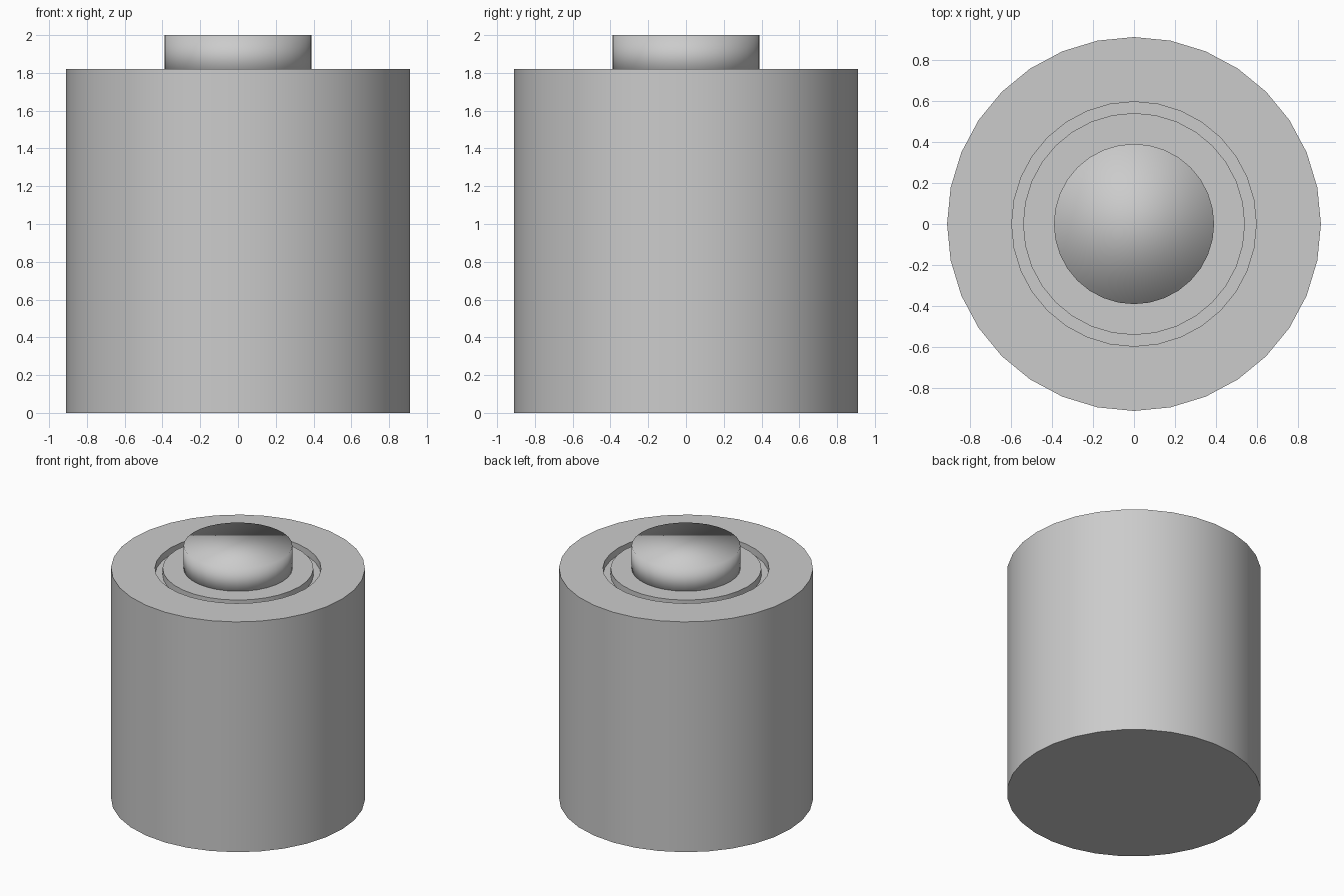
import bpy, bmesh, math

if "Cube" in bpy.data.objects:
    bpy.data.objects.remove(bpy.data.objects["Cube"])

SIDES = 32

def lathe(name, profile, smooth_angle=None):
    """Revolve (radius, z) points; first and last rings are capped."""
    bm = bmesh.new()
    rings = [[bm.verts.new((r * math.cos(2 * math.pi * i / SIDES),
                            r * math.sin(2 * math.pi * i / SIDES), z))
              for i in range(SIDES)] for r, z in profile]
    for a, b in zip(rings, rings[1:]):
        for i in range(SIDES):
            j = (i + 1) % SIDES
            bm.faces.new((a[i], a[j], b[j], b[i]))
    bm.faces.new(rings[0][::-1])
    bm.faces.new(rings[-1])
    bmesh.ops.recalc_face_normals(bm, faces=bm.faces)
    me = bpy.data.meshes.new(name)
    bm.to_mesh(me)
    bm.free()
    ob = bpy.data.objects.new(name, me)
    bpy.context.collection.objects.link(ob)
    bpy.ops.object.select_all(action='DESELECT')
    ob.select_set(True)
    bpy.context.view_layer.objects.active = ob
    if smooth_angle is None:
        bpy.ops.object.shade_smooth()
    else:
        bpy.ops.object.shade_smooth_by_angle(angle=math.radians(smooth_angle))
    return ob

# Cylindrical body with a ring groove in its top
lathe("body", [(0.91, 0), (0.91, 1.82), (0.595, 1.82), (0.595, 1.765),
               (0.54, 1.765), (0.54, 1.82)], 30)

# Softly shaded contact button, sunk a little into the top
lathe("button", [(0.39, 1.77), (0.39, 2.0)])
